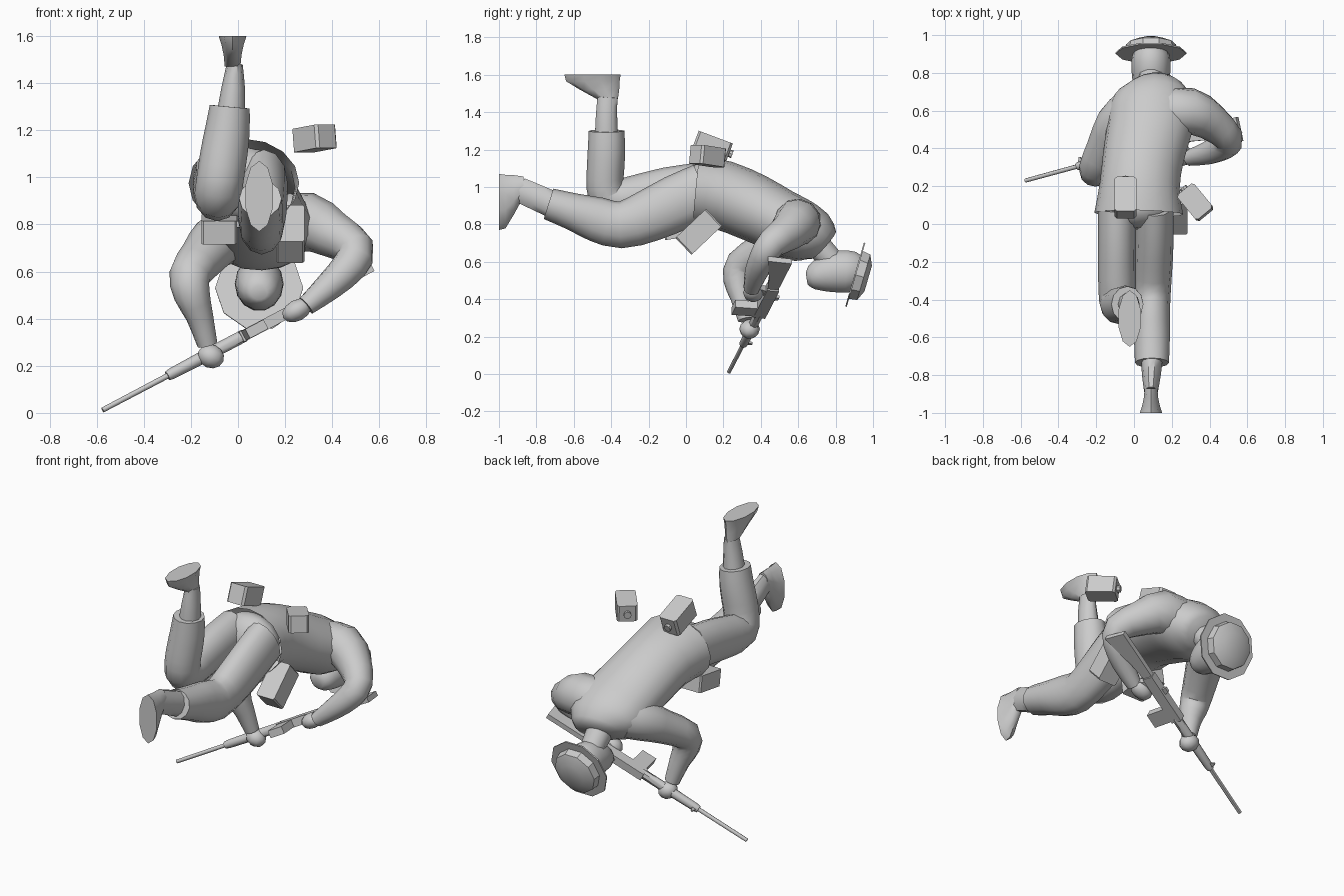
import bpy, bmesh, math
from mathutils import Vector as V, Matrix

if "Cube" in bpy.data.objects:
    bpy.data.objects.remove(bpy.data.objects["Cube"])

grey = bpy.data.materials.new("plain grey")
grey.diffuse_color = (0.6, 0.6, 0.6, 1)
grey.use_nodes = True
grey.node_tree.nodes["Principled BSDF"].inputs["Base Color"].default_value = grey.diffuse_color


def finish(name, bm, angle=40):
    bmesh.ops.recalc_face_normals(bm, faces=bm.faces[:])
    me = bpy.data.meshes.new(name)
    bm.to_mesh(me)
    bm.free()
    ob = bpy.data.objects.new(name, me)
    bpy.context.collection.objects.link(ob)
    me.materials.append(grey)
    bpy.ops.object.select_all(action='DESELECT')
    ob.select_set(True)
    bpy.context.view_layer.objects.active = ob
    bpy.ops.object.shade_smooth_by_angle(angle=math.radians(angle))
    return ob


def loft(name, rings, n=12, cap_start=True, angle=45):
    """Skin rings given as (centre, half-axis A, half-axis B)."""
    bm = bmesh.new()
    loops = []
    for c, a, b in rings:
        loops.append([bm.verts.new(c + a * math.cos(2 * math.pi * i / n) + b * math.sin(2 * math.pi * i / n))
                      for i in range(n)])
    for p, q in zip(loops, loops[1:]):
        for i in range(n):
            j = (i + 1) % n
            bm.faces.new((p[i], p[j], q[j], q[i]))
    if cap_start:
        bm.faces.new(loops[0])
    bm.faces.new(loops[-1])
    return finish(name, bm, angle)


def tube(name, pts, side=(1, 0, 0), n=12, steps=2, **kw):
    """Limb along points (x, y, z, half width, half depth), rounded between them."""
    P = []
    for i in range(len(pts) - 1):
        p0, p1, p2, p3 = (pts[max(i - 1, 0)], pts[i], pts[i + 1], pts[min(i + 2, len(pts) - 1)])
        for s in range(steps):
            t = s / steps
            P.append([0.5 * (2 * b + (c - a) * t + (2 * a - 5 * b + 4 * c - d) * t * t
                             + (3 * b - a - 3 * c + d) * t ** 3) for a, b, c, d in zip(p0, p1, p2, p3)])
    P.append(pts[-1])
    rings = []
    for i, p in enumerate(P):
        t = (V(P[min(i + 1, len(P) - 1)][:3]) - V(P[max(i - 1, 0)][:3])).normalized()
        s = V(side)
        s = (s - t * s.dot(t)).normalized()
        rings.append((V(p[:3]), s * p[3], t.cross(s) * p[4]))
    return loft(name, rings, n, **kw)


def ball(name, loc, radii, rot=(0, 0, 0), seg=12, rng=8):
    bm = bmesh.new()
    bmesh.ops.create_uvsphere(bm, u_segments=seg, v_segments=rng, radius=1)
    m = Matrix.LocRotScale(V(loc), Matrix.Rotation(rot[2], 3, 'Z') @ Matrix.Rotation(rot[1], 3, 'Y')
                           @ Matrix.Rotation(rot[0], 3, 'X'), V(radii))
    bm.transform(m)
    return finish(name, bm, 60)


def box(name, loc, size, rot=(0, 0, 0), bevel=0.012, knob=False):
    bm = bmesh.new()
    bmesh.ops.create_cube(bm, size=1)
    bm.transform(Matrix.Diagonal((*size, 1)))
    # bevel the edges running through the thickness
    edges = [e for e in bm.edges if abs((e.verts[0].co - e.verts[1].co).z) > 1e-4]
    bmesh.ops.bevel(bm, geom=edges, offset=bevel, segments=1, affect='EDGES')
    if knob:
        bmesh.ops.create_cone(bm, cap_ends=True, segments=8, radius1=0.022, radius2=0.02, depth=0.02,
                              matrix=Matrix.Translation((0, size[1] / 2 + 0.008, 0)) @ Matrix.Rotation(math.pi / 2, 4, 'X'))
    R = Matrix.Rotation(rot[2], 4, 'Z') @ Matrix.Rotation(rot[0], 4, 'X')
    bm.transform(Matrix.Translation(loc) @ R)
    return finish(name, bm, 25)


# jacket, neck and head
tube("jacket", [(.025, .055, .975, .235, .19), (.03, .2, .955, .212, .185), (.05, .36, .89, .215, .18),
                (.08, .5, .82, .225, .17), (.095, .6, .77, .23, .168), (.105, .685, .73, .195, .145),
                (.1, .735, .69, .125, .1)], n=16, cap_start=False, angle=60)
ball("seat", (.015, .09, .97), (.19, .12, .16))
tube("neck", [(.09, .67, .72, .08, .08), (.09, .75, .64, .072, .068), (.09, .82, .56, .065, .065)], n=10)
tube("head", [(.09, .645, .51, .035, .03), (.09, .67, .515, .07, .065), (.09, .74, .535, .095, .1),
              (.09, .82, .548, .103, .115), (.09, .89, .545, .1, .112), (.09, .945, .53, .07, .08)], n=14, angle=60)

# hat: thin ten-sided brim and stepped crown
h = V((0, .96, -.28)).normalized()
hp, hx, hc = V((0, .28, .96)).normalized(), V((1, 0, 0)), V((.09, .907, .53))


def hat_ring(r, d):
    return (hc + h * d, hx * r, hp * r)


loft("hat_brim", [hat_ring(.187, -.006), hat_ring(.187, .002)], 10, angle=25)
loft("hat_crown", [hat_ring(.14, 0), hat_ring(.133, .045), hat_ring(.075, .07)], 10, angle=25)

# trousers
tube("right_trouser_leg", [(.11, .1, .98, .1, .15), (.11, -.05, .915, .1, .15), (.105, -.2, .845, .1, .14),
                           (.1, -.35, .797, .095, .125), (.095, -.48, .828, .095, .12),
                           (.095, -.6, .867, .095, .1), (.095, -.735, .91, .09, .085)])
tube("left_trouser_leg", [(-.09, .08, 1.0, .1, .13), (-.09, -.1, .975, .1, .13), (-.09, -.28, .94, .1, .12),
                          (-.085, -.4, .93, .1, .11), (-.075, -.432, 1.0, .1, .1), (-.06, -.43, 1.1, .1, .1),
                          (-.045, -.425, 1.2, .095, .1), (-.035, -.425, 1.3, .085, .095)])

# gaiters and boots, each boot widening to a flat sole
tube("right_gaiter", [(.095, -.7, .9, .058, .075), (.092, -.8, .945, .05, .073), (.09, -.89, .985, .036, .07)], n=10)
tube("left_gaiter", [(-.03, -.425, 1.27, .06, .065), (-.02, -.425, 1.38, .05, .06), (-.014, -.42, 1.48, .034, .056)], n=10)


def boot(name, ankle, u, f):
    u, f, s = V(u), V(f), V((1, 0, 0))
    rows = [(-.01, 0, .056, .035), (.04, .042, .105, .04), (.085, .078, .143, .05), (.12, .08, .15, .062)]
    loft(name, [(V(ankle) + u * d + f * o, f * l, s * w) for d, o, l, w in rows], 10, angle=50)


boot("right_boot", (.09, -.88, 1.0), (0, -1, 0), (0, 0, -1))
boot("left_boot", (-.023, -.42, 1.48), (0, 0, 1), (0, -1, 0))

# sleeves and hands
tube("right_sleeve", [(.17, .59, .8, .13, .13), (.3, .595, .81, .125, .125), (.41, .54, .755, .1, .1),
                      (.5, .455, .695, .08, .08), (.475, .415, .625, .075, .075), (.39, .375, .54, .062, .062),
                      (.29, .35, .455, .043, .043)], side=(.25, .66, -.5), angle=60)
tube("left_sleeve", [(-.02, .6, .76, .12, .12), (-.09, .53, .73, .115, .115), (-.15, .41, .66, .1, .095),
                     (-.205, .295, .585, .088, .085), (-.195, .275, .5, .077, .075), (-.163, .295, .41, .058, .058),
                     (-.13, .32, .29, .043, .043)], angle=60)
ball("right_hand", (.25, .36, .435), (.07, .055, .045), (0, -.5, 0), 10, 6)
ball("left_hand", (-.115, .34, .24), (.06, .055, .05), (0, .4, 0), 10, 6)

# rifle, laid along its own axis: s = length, up = towards +y
tip = V((-.575, .23, .012))
d = V((1.14, .31, .6)).normalized()
up = V((0, 1, 0))
up = (up - d * up.dot(d)).normalized()
sd = d.cross(up)


def gun_round(name, rows, n=8):
    loft(name, [(tip + d * s, up * r, sd * r) for s, r in rows], n)


def gun_plate(name, outline, half):
    bm = bmesh.new()
    sides = [[bm.verts.new(tip + d * s + up * o + sd * k) for s, o in outline] for k in (-half, half)]
    for loop in sides:
        bm.faces.new(loop)
    m = len(outline)
    for i in range(m):
        j = (i + 1) % m
        bm.faces.new((sides[0][i], sides[0][j], sides[1][j], sides[1][i]))
    finish(name, bm, 20)


gun_round("rifle_barrel", [(0, .011), (.36, .012)])
gun_round("rifle_fore_end", [(.32, .02), (.34, .024), (.5, .027), (.7, .027)])
gun_plate("rifle_receiver", [(.68, .035), (1.0, .035), (1.0, -.03), (.68, -.03)], .024)
gun_plate("rifle_magazine", [(.69, -.02), (.78, -.02), (.77, -.15), (.68, -.15)], .022)
gun_plate("rifle_grip", [(.92, -.02), (.97, -.02), (1.0, -.1), (.95, -.11)], .016)
gun_plate("rifle_stock", [(.98, .03), (1.31, .03), (1.31, -.1), (1.1, -.045), (.98, -.025)], .015)
gun_plate("rear_sight", [(.86, .03), (.9, .03), (.9, .06), (.87, .06)], .008)
gun_plate("front_sight", [(.33, .01), (.36, .01), (.35, .045), (.34, .045)], .006)

# belt kit
box("left_canteen", (-.045, .14, 1.215), (.115, .195, .11), (-.36, 0, 0), knob=True)
box("right_canteen", (.325, .115, 1.165), (.115, .17, .1), (-.12, 0, .69), knob=True)
box("right_pouch", (.222, .068, .76), (.12, .225, .125), (.76, 0, 0), .008)
box("left_pouch", (-.08, -.02, .78), (.15, .2, .1), (.15, 0, 0), .008)
